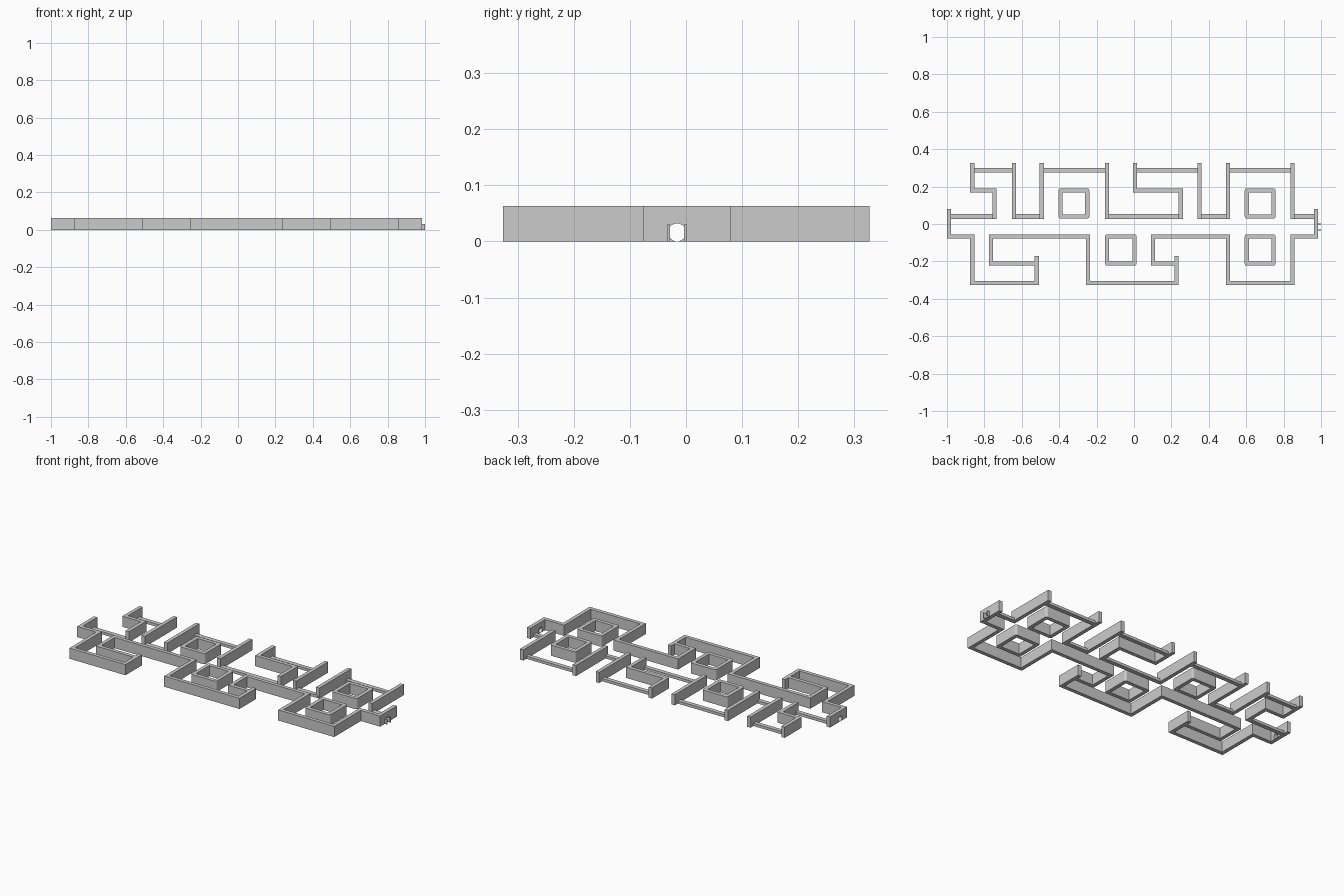
import bpy, bmesh
from mathutils import Vector

if "Cube" in bpy.data.objects:
    bpy.data.objects.remove(bpy.data.objects["Cube"])

H = 0.063      # full wall height
LOW = 0.016    # low sill height
T = 0.022      # wall thickness


def ribbon(name, pts, closed=False, h=H, t=T, rnd=0.0):
    """Mitred wall of constant thickness along an axis-aligned path."""
    P = [Vector(p) for p in pts]
    n = len(P)
    bm = bmesh.new()
    rings = []
    for i, p in enumerate(P):
        a = (p - P[i - 1]).normalized() if (closed or i > 0) else None
        b = (P[(i + 1) % n] - p).normalized() if (closed or i < n - 1) else None
        a = a or b
        b = b or a
        na, nb = Vector((-a.y, a.x)), Vector((-b.y, b.x))
        m = (na + nb) / (1 + na.dot(nb)) * t / 2
        l, r = p + m, p - m
        rings.append([bm.verts.new((q.x, q.y, z)) for q, z in
                      ((l, 0), (r, 0), (r, h), (l, h))])
    for i in range(n if closed else n - 1):
        A, B = rings[i], rings[(i + 1) % n]
        for k in range(4):
            bm.faces.new((A[k], A[(k + 1) % 4], B[(k + 1) % 4], B[k]))
    if not closed:
        bm.faces.new(rings[0])
        bm.faces.new(rings[-1])
    if rnd:
        # round the outer vertical corners
        c = sum(P, Vector((0, 0))) / n
        es = [e for e in bm.edges
              if abs(e.verts[0].co.z - e.verts[1].co.z) > h / 2
              and all((v.co.xy - c).length > (P[0] - c).length for v in e.verts)]
        bmesh.ops.bevel(bm, geom=es, offset=rnd, segments=4, profile=0.5, affect='EDGES')
    bmesh.ops.recalc_face_normals(bm, faces=bm.faces)
    me = bpy.data.meshes.new(name)
    bm.to_mesh(me)
    bm.free()
    ob = bpy.data.objects.new(name, me)
    bpy.context.collection.objects.link(ob)
    return ob


# south facade and room partitions
ribbon("south_wall_left", [(-0.98, -0.066), (-0.865, -0.066), (-0.865, -0.315),
                           (-0.52, -0.315), (-0.52, -0.17)])
ribbon("south_wall_middle", [(-0.52, -0.212), (-0.765, -0.212), (-0.765, -0.066),
                             (-0.245, -0.066), (-0.245, -0.315), (0.227, -0.315),
                             (0.227, -0.17)])
ribbon("south_wall_right", [(0.227, -0.212), (0.102, -0.212), (0.102, -0.066),
                            (0.503, -0.066), (0.503, -0.315), (0.848, -0.315),
                            (0.848, -0.066), (0.965, -0.066)])

# north fins
for i, x in enumerate((-0.641, -0.493, -0.145, 0.351, 0.503, 0.848)):
    ribbon(f"north_fin_{i}", [(x, 0.327), (x, 0.028)])

# north stepped partitions
for i, (x0, x1) in enumerate(((-0.865, -0.745), (0.005, 0.25))):
    ribbon(f"north_step_{i}", [(x0, 0.327), (x0, 0.18), (x1, 0.18), (x1, 0.028)])

# low sills along the corridor
for i, (x0, x1) in enumerate(((-0.98, -0.745), (-0.641, -0.493), (-0.145, 0.25),
                              (0.351, 0.503), (0.848, 0.98))):
    ribbon(f"corridor_sill_{i}", [(x0, 0.04), (x1, 0.04)], h=LOW, t=0.025)

# low sills along the outer north side
for i, (x0, x1) in enumerate(((-0.865, -0.641), (-0.493, -0.145), (0.005, 0.351),
                              (0.503, 0.848))):
    ribbon(f"north_sill_{i}", [(x0, 0.287), (x1, 0.287)], h=LOW, t=0.025)

# square closets
for i, (x0, x1, y0, y1) in enumerate(((-0.393, -0.25, 0.04, 0.18),
                                      (0.603, 0.746, 0.04, 0.18),
                                      (-0.145, 0.002, -0.212, -0.066),
                                      (0.603, 0.746, -0.212, -0.066))):
    ribbon(f"closet_{i}", [(x0, y0), (x1, y0), (x1, y1), (x0, y1)], closed=True, rnd=0.012)

# arched doorway cutter through both end walls
bpy.ops.mesh.primitive_cylinder_add(vertices=24, radius=0.016, depth=2.2,
                                    location=(0, -0.016, 0.016), rotation=(0, 1.5707963, 0))
cutter = bpy.context.object
cutter.name = "doorway_cutter"
cutter.hide_render = True

# end walls
for name, x, y0, y1 in (("left_end_wall", -0.989, -0.077, 0.08),
                        ("right_end_wall", 0.974, -0.077, 0.08)):
    w = ribbon(name, [(x, y0), (x, y1)])
    mod = w.modifiers.new("doorway", 'BOOLEAN')
    mod.object = cutter
    mod.solver = 'EXACT'
    bpy.context.view_layer.objects.active = w
    bpy.ops.object.modifier_apply(modifier=mod.name)
bpy.data.objects.remove(cutter, do_unlink=True)

# door jambs outside the right end
for i, y in enumerate((-0.031, -0.001)):
    ribbon(f"door_jamb_{i}", [(0.98, y), (1.0, y)], h=0.03, t=0.005)
